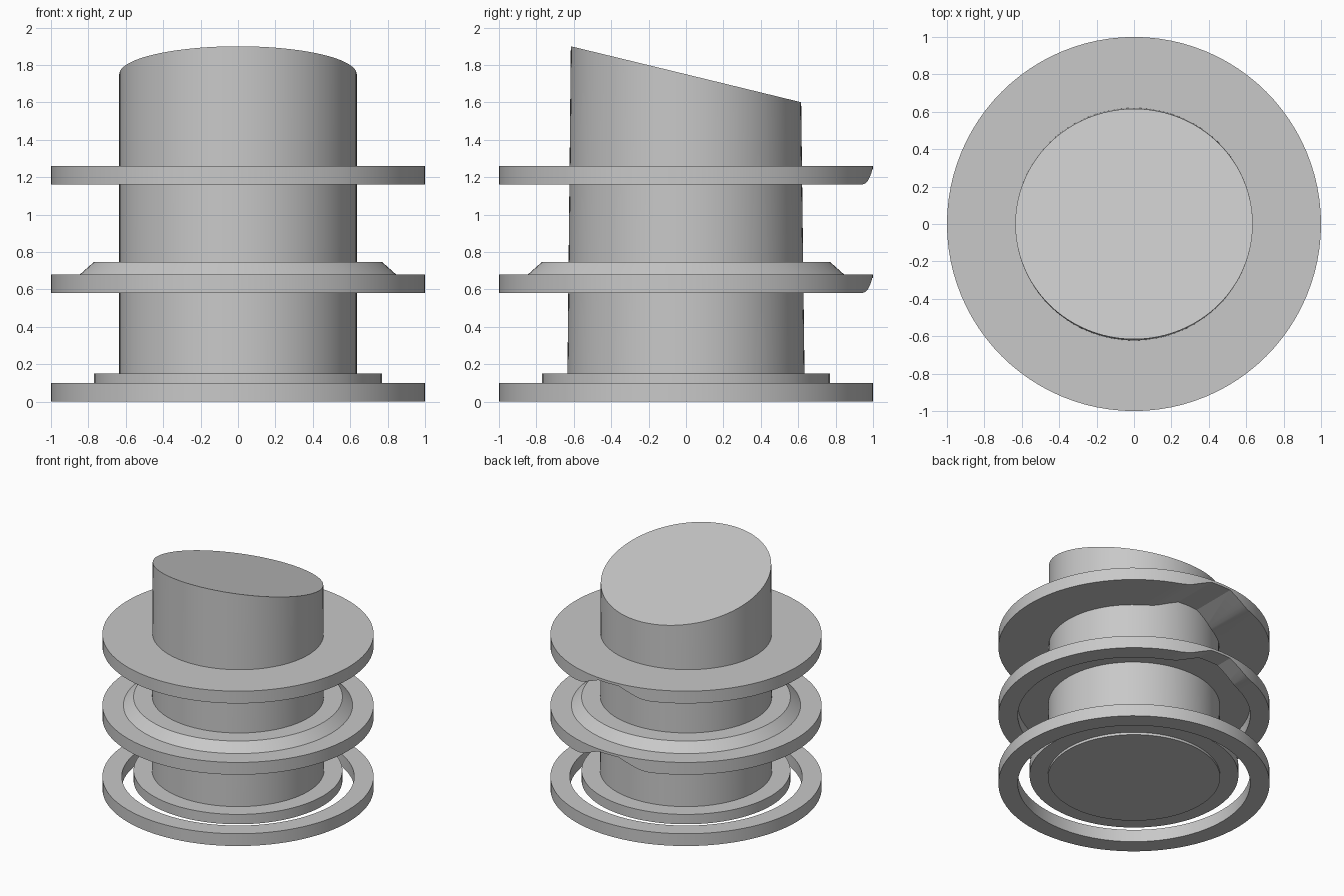
import bpy
import bmesh
from math import radians
from mathutils import Matrix

SEGMENTS = 96

cube = bpy.data.objects.get("Cube")
if cube:
    bpy.data.objects.remove(cube, do_unlink=True)

grey = bpy.data.materials.new("plain grey")
grey.use_nodes = True
grey.diffuse_color = (0.58, 0.58, 0.58, 1)
grey.node_tree.nodes["Principled BSDF"].inputs["Base Color"].default_value = grey.diffuse_color


def make_object(name, bm):
    bmesh.ops.recalc_face_normals(bm, faces=bm.faces)
    mesh = bpy.data.meshes.new(name)
    bm.to_mesh(mesh)
    bm.free()
    mesh.materials.append(grey)
    obj = bpy.data.objects.new(name, mesh)
    bpy.context.collection.objects.link(obj)
    return obj


def select_only(obj):
    bpy.ops.object.select_all(action='DESELECT')
    obj.select_set(True)
    bpy.context.view_layer.objects.active = obj


def smooth(obj):
    select_only(obj)
    bpy.ops.object.shade_smooth_by_angle(angle=radians(20))


def revolve(name, profile):
    """Turn a closed (radius, height) outline around the z axis."""
    bm = bmesh.new()
    loops = []
    for i in range(SEGMENTS):
        turn = Matrix.Rotation(radians(360) * i / SEGMENTS, 3, 'Z')
        loops.append([bm.verts.new(turn @ Matrix.Identity(3).col[0] * r) for r, z in profile])
        for v, (r, z) in zip(loops[-1], profile):
            v.co.z = z
    n = len(profile)
    for i in range(SEGMENTS):
        a, b = loops[i - 1], loops[i]
        for j in range(n):
            bm.faces.new((a[j - 1], b[j - 1], b[j], a[j]))
    return make_object(name, bm)


def band(inner, outer, low, high):
    return [(inner, low), (outer, low), (outer, high), (inner, high)]


def cut_groove(obj, base):
    """Cut a rounded trapezoid groove into the underside, towards the back."""
    half = [(0.09, 0.08), (0.24, 0.018), (0.28, 0.006), (0.34, 0), (0.34, -0.05)]
    outline = half + [(-x, z) for x, z in reversed(half)]
    bm = bmesh.new()
    near = [bm.verts.new((x, 0.5, base + z)) for x, z in outline]
    far = [bm.verts.new((x, 1.1, base + z)) for x, z in outline]
    bm.faces.new(near)
    bm.faces.new(far)
    for i in range(len(outline)):
        bm.faces.new((near[i - 1], near[i], far[i], far[i - 1]))
    cutter = make_object("groove_cutter", bm)
    cutter.hide_render = True
    mod = obj.modifiers.new("groove", 'BOOLEAN')
    mod.operation = 'DIFFERENCE'
    mod.solver = 'EXACT'
    mod.object = cutter
    select_only(obj)
    bpy.ops.object.modifier_apply(modifier=mod.name)
    bpy.data.objects.remove(cutter, do_unlink=True)


# Central core: slightly narrowed front to back, with a sloping top
bm = bmesh.new()
bmesh.ops.create_cone(bm, cap_ends=True, segments=SEGMENTS,
                      radius1=0.635, radius2=0.635, depth=1)
for v in bm.verts:
    if v.co.z > 0:
        v.co.y *= 0.97
        v.co.z = 1.75 - 0.243 * v.co.y
    else:
        v.co.z = 0.05
core = make_object("core", bm)

# Loose base ring and the flange inside it
base_ring = revolve("base_ring", band(0.857, 1, 0, 0.1))
base_flange = revolve("base_flange", band(0.62, 0.77, 0.07, 0.15))

# Middle collar with a bevelled step on top and a recess below
middle_collar = revolve("middle_collar", [
    (0.6, 0.67), (0.857, 0.67), (0.857, 0.58), (1, 0.58),
    (1, 0.68), (0.845, 0.68), (0.77, 0.747), (0.6, 0.747)])
cut_groove(middle_collar, 0.58)

# Flat top collar
top_collar = revolve("top_collar", band(0.6, 1, 1.16, 1.26))
cut_groove(top_collar, 1.16)

for part in (core, base_ring, base_flange, middle_collar, top_collar):
    smooth(part)
